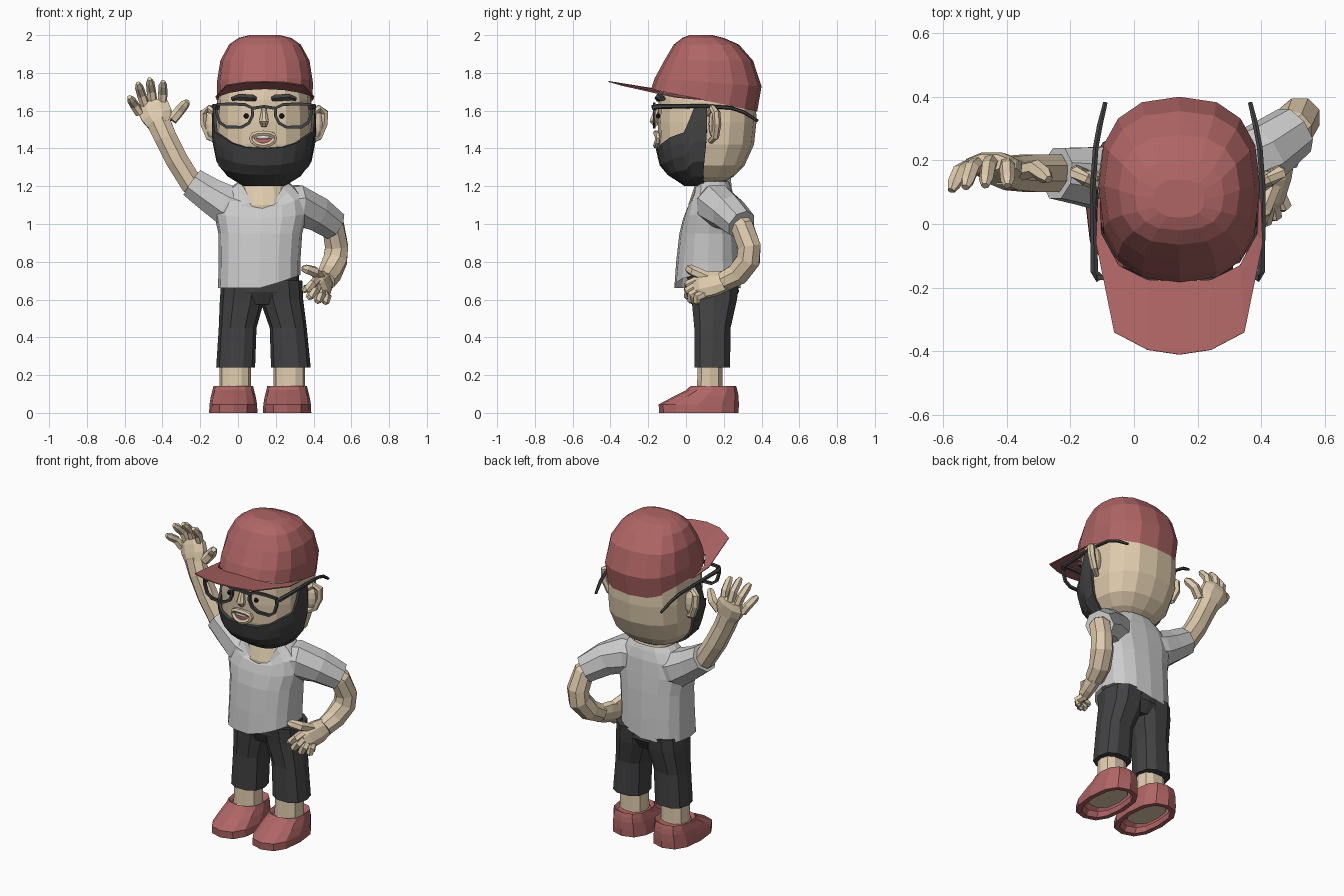
import bpy, bmesh, math
from mathutils import Vector

if "Cube" in bpy.data.objects:
    bpy.data.objects.remove(bpy.data.objects["Cube"])

def material(name, r, g, b):
    m = bpy.data.materials.new(name)
    m.diffuse_color = (r, g, b, 1)
    m.use_nodes = True
    m.node_tree.nodes["Principled BSDF"].inputs["Base Color"].default_value = m.diffuse_color
    return m

SKIN = material("skin", .74, .60, .42)
RED = material("red", .43, .13, .13)
DARK = material("charcoal", .055, .055, .058)
BLACK = material("black", .012, .012, .012)
WHITE = material("white", .85, .85, .82)
PINK = material("pink", .55, .16, .16)
CX = .1375                                    # centre line of the head

def make(name, verts, faces, mat=None):
    bm = bmesh.new()
    vs = [bm.verts.new(v) for v in verts]
    for f in faces:
        bm.faces.new([vs[i] for i in f])
    bmesh.ops.recalc_face_normals(bm, faces=bm.faces)
    me = bpy.data.meshes.new(name)
    bm.to_mesh(me)
    bm.free()
    ob = bpy.data.objects.new(name, me)
    bpy.context.collection.objects.link(ob)
    if mat:
        me.materials.append(mat)
    return ob

def loft(name, rings, mat=None, caps=(True, True), wrap=False, ring_closed=True):
    n, m = len(rings[0]), len(rings)
    faces = []
    for i in range(m if wrap else m - 1):
        for j in range(n if ring_closed else n - 1):
            a, b, k = i * n, (i + 1) % m * n, (j + 1) % n
            faces.append((a + j, a + k, b + k, b + j))
    if caps[0] and not wrap:
        faces.append(tuple(range(n)))
    if caps[1] and not wrap:
        faces.append(tuple(range((m - 1) * n, m * n)))
    return make(name, [p for r in rings for p in r], faces, mat)

def spow(v, e):
    return math.copysign(abs(v) ** e, v)

def ring(z, cx, hx, y0, y1, n=16, e=.8, slope=0, dip=0):
    """Horizontal rounded ring; slope tilts along y, dip lowers the front."""
    out = []
    for i in range(n):
        a = math.tau * i / n
        x, y = cx + hx * spow(math.cos(a), e), (y0 + y1) / 2 + (y1 - y0) / 2 * spow(math.sin(a), e)
        out.append(Vector((x, y, z + slope * y - dip * max(0, -math.sin(a)) ** 4)))
    return out

def tube(name, pts, radii, mat=None, n=8, closed=False, hint=(0, 1, 0)):
    """Tube on a path; each radius is a number or (side, along hint)."""
    pts, m, rings = [Vector(p) for p in pts], len(pts), []
    for i, p in enumerate(pts):
        a = pts[(i - 1) % m] if closed else pts[max(i - 1, 0)]
        b = pts[(i + 1) % m] if closed else pts[min(i + 1, m - 1)]
        t = (b - a).normalized()
        s = t.cross(Vector(hint)).normalized()
        u = s.cross(t)
        r = radii[i] if isinstance(radii, list) else radii
        ra, rb = r if isinstance(r, tuple) else (r, r)
        angs = [math.tau * (k + .5) / n for k in range(n)]
        rings.append([p + s * ra * math.cos(q) + u * rb * math.sin(q) for q in angs])
    return loft(name, rings, mat, wrap=closed)

def ball(name, loc, size, mat, u=10, v=6):
    bm = bmesh.new()
    bmesh.ops.create_uvsphere(bm, u_segments=u, v_segments=v, radius=1)
    bmesh.ops.scale(bm, vec=size, verts=bm.verts)
    bmesh.ops.translate(bm, vec=loc, verts=bm.verts)
    me = bpy.data.meshes.new(name)
    bm.to_mesh(me)
    bm.free()
    me.materials.append(mat)
    ob = bpy.data.objects.new(name, me)
    bpy.context.collection.objects.link(ob)

def interp(table, t):
    for p, q in zip(table, table[1:]):
        if t <= q[0]:
            f = max(0, (t - p[0]) / (q[0] - p[0]))
            return [a + (b - a) * f for a, b in zip(p, q)][1:]
    return list(table[-1][1:])

# Head: z, half width, front y, back y
HEAD = [(1.215, .10, 0, .19), (1.25, .17, -.07, .25), (1.31, .225, -.12, .31), (1.42, .25, -.145, .36),
        (1.54, .253, -.15, .373), (1.66, .247, -.145, .37), (1.78, .225, -.12, .35)]
loft("head", [ring(z, CX, hx, a, b) for z, hx, a, b in HEAD], SKIN)

# Beard: front half shell over the head, rising into sideburns
TOP = [(0, 1.40), (25, 1.41), (50, 1.46), (69, 1.485), (75, 1.55), (80, 1.62), (90, 1.63)]
rows = []
for t in (0, .12, .3, .55, .8, 1):
    row = []
    for d in (-90, -80, -75, -69, -50, -34, -17, 0, 17, 34, 50, 69, 75, 80, 90):
        z = 1.208 + (interp(TOP, abs(d))[0] - 1.208) * t
        hx, a, b = interp(HEAD, z)
        q, cy = math.radians(d), (a + b) / 2
        row.append((CX + 1.06 * hx * spow(math.sin(q), .8), cy - 1.05 * (b - a) / 2 * spow(math.cos(q), .8), z))
    rows.append(row)
beard = loft("beard", rows, DARK, caps=(False, False), ring_closed=False)
sol = beard.modifiers.new("thickness", 'SOLIDIFY')
sol.thickness, sol.offset = .016, 0

# Cap crown and brim
loft("cap_crown", [ring(1.675, .1425, .252, -.185, .377, slope=-.21), ring(1.76, .1425, .254, -.165, .4, slope=-.08),
                   ring(1.865, .1425, .236, -.115, .355), ring(1.95, .1425, .19, -.065, .28),
                   ring(1.985, .1425, .14, -.02, .2), ring(2.0, .1425, .08, .02, .14)], RED, caps=(False, True))
half = [(.257, .08, 1.662), (.262, -.06, 1.675), (.205, -.34, 1.738), (.10, -.395, 1.754)]
outer = [(.1425 - x, y, z) for x, y, z in half] + [(.1425, -.41, 1.757)] + [(.1425 + x, y, z) for x, y, z in half[::-1]]
half = [(.25, .08, 1.662), (.245, -.03, 1.682), (.19, -.13, 1.70), (.10, -.175, 1.715)]
inner = [(.1425 - x, y, z) for x, y, z in half] + [(.1425, -.18, 1.72)] + [(.1425 + x, y, z) for x, y, z in half[::-1]]
brim = loft("cap_brim", [outer, inner], RED, caps=(False, False), ring_closed=False)
brim.modifiers.new("thickness", 'SOLIDIFY').thickness = .006

# Paired face parts
RIM = [(-.088, .04), (-.05, .058), (.03, .062), (.1, .058), (.103, .02), (.085, -.035), (.05, -.06),
       (-.03, -.062), (-.07, -.04), (-.09, 0)]
for s, side in ((-1, "right"), (1, "left")):
    def X(d):
        return CX + s * d
    tube(side + "_ear_rim", [(X(.25), .12, 1.58), (X(.29), .14, 1.612), (X(.32), .16, 1.59), (X(.318), .165, 1.53),
                             (X(.29), .155, 1.46), (X(.25), .13, 1.44)], [.016, .02, .022, .022, .02, .016], SKIN, 6)
    ball(side + "_ear", (X(.272), .145, 1.53), (.04, .025, .075), SKIN)
    ball(side + "_eye", (X(.094), -.148, 1.572), (.014, .012, .014), BLACK, 8)
    tube(side + "_eyebrow", [(X(.042), -.14, 1.662), (X(.06), -.143, 1.667), (X(.13), -.138, 1.672), (X(.168), -.125, 1.662)],
         [(.012, .018), (.02, .024), (.02, .024), (.012, .018)], DARK, 6)
    tube(side + "_glasses_rim", [(X(.15 + u), -.168, 1.574 + v) for u, v in RIM], (.011, .011), DARK, 4, True)
    tube(side + "_glasses_arm", [(X(.245), -.172, 1.615), (X(.262), -.15, 1.622), (X(.268), .1, 1.625), (X(.258), .24, 1.615),
                                 (X(.245), .31, 1.59), (X(.228), .38, 1.545)], [.016, .014, .01, .01, .01, .008], DARK, 6, hint=(0, 0, 1))
tube("glasses_bridge", [(CX - .065, -.168, 1.612), (CX, -.174, 1.622), (CX + .065, -.168, 1.612)], .011, DARK, 4)

# Nose and mouth
tube("nose", [(CX, -.145, 1.625), (CX, -.16, 1.585), (CX, -.168, 1.545), (CX, -.155, 1.52)],
     [.01, .018, .027, .016], SKIN, 8)
lip = [(math.cos(math.tau * i / 12), math.sin(math.tau * i / 12)) for i in range(12)]
tube("lips", [(.133 + .062 * c, -.16 + .012 * c * c, 1.448 + .033 * s + .008 * c * c) for c, s in lip], .015, SKIN, 6, True)
ball("mouth_inside", (.133, -.148, 1.448), (.058, .012, .033), PINK)
ball("teeth", (.133, -.156, 1.46), (.046, .01, .012), WHITE)

# Neck
loft("neck", [ring(.98, .133, .11, .02, .22), ring(1.1, .133, .125, .012, .225),
              ring(1.2, .133, .12, .045, .22), ring(1.27, .133, .11, .06, .21)], SKIN)

# Shirt body with a hem lifted on one side and a V neck, plus sleeves
rings = [ring(.66, .112, .218, -.062, .29), ring(.80, .114, .216, -.052, .285), ring(.95, .118, .222, -.035, .275),
         ring(1.05, .12, .245, -.015, .265, dip=.02), ring(1.14, .128, .225, .005, .255, dip=.06),
         ring(1.195, .132, .17, .022, .24, dip=.11), ring(1.225, .133, .132, .025, .228, dip=.14)]
for p in rings[0]:
    p.z += .07 * max(0, (p.x - .13) / .2)
loft("shirt", rings, caps=(False, False))
tube("right_sleeve", [(.06, .13, 1.06), (-.06, .14, 1.10), (-.15, .15, 1.155), (-.242, .16, 1.218)],
     [.11, .115, .098, .086])
tube("left_sleeve", [(.20, .13, 1.09), (.31, .16, 1.10), (.41, .225, 1.06), (.505, .295, .995)], [.1, .115, .1, .084])

# Trousers
rings = [ring(.575, .125, .15, .05, .24), ring(.64, .118, .212, .015, .28), ring(.77, .118, .2, .0, .27)]
loft("trouser_hips", rings, DARK)
LEGS = {"right": [(.24, -.0125, .103), (.45, -.002, .1), (.6, .022, .118), (.68, .03, .12)],
        "left": [(.24, .28, .105), (.45, .266, .098), (.6, .23, .115), (.7, .222, .118)]}
DEPTH = [(.04, .237), (.04, .24), (.025, .275), (.01, .285)]
for side, prof in LEGS.items():
    loft(side + "_trouser_leg", [ring(z, cx, hx, a, b, 10) for (z, cx, hx), (a, b) in zip(prof, DEPTH)], DARK)
    # Ankle, foot underside and shoe
    ax = -.015 if side == "right" else .272
    loft(side + "_ankle", [ring(.025, ax, .085, -.04, .23, 10), ring(.06, ax, .085, .03, .22, 10),
                           ring(.13, ax, .084, .055, .197, 10), ring(.26, ax, .084, .06, .195, 10)], SKIN)
    sx = -.025 if side == "right" else .26
    loft(side + "_shoe", [ring(.03, sx, .095, -.09, .24, 12), ring(0, sx, .1, -.11, .25, 12),
                          ring(.0, sx, .128, -.142, .278, 12), ring(.045, sx, .126, -.145, .28, 12),
                          ring(.09, sx, .118, -.06, .278, 12), ring(.12, sx, .11, .0, .272, 12),
                          ring(.143, sx, .105, .025, .265, 12), ring(.125, sx, .085, .045, .235, 12)],
         RED, caps=(False, True))

# Arms: raised right arm, left arm bent with hand on hip
tube("right_arm", [(-.17, .155, 1.165), (-.245, .16, 1.212), (-.325, .16, 1.34), (-.385, .16, 1.46), (-.425, .17, 1.55)],
     [.06, .064, .064, (.064, .058), (.068, .05)], SKIN)
tube("right_palm", [(-.415, .168, 1.53), (-.43, .178, 1.575), (-.45, .19, 1.62), (-.458, .195, 1.65)],
     [(.07, .05), (.09, .045), (.092, .038), (.07, .026)], SKIN)
tube("left_arm", [(.44, .25, 1.04), (.505, .3, .98), (.522, .335, .88), (.515, .33, .81), (.485, .275, .735),
                  (.462, .2, .695)], [.055, .064, .066, .068, .064, .056], SKIN, hint=(1, 0, 0))
tube("left_palm", [(.465, .22, .70), (.45, .15, .685), (.432, .08, .67), (.42, .05, .66)],
     [(.055, .04), (.072, .042), (.072, .038), (.05, .026)], SKIN, hint=(1, 0, .4))

# Fingers: base, tip
FINGERS = {
    "right": [((-.35, .165, 1.55), (-.268, .14, 1.65)), ((-.40, .19, 1.63), (-.397, .12, 1.755)),
              ((-.45, .195, 1.64), (-.468, .12, 1.768)), ((-.49, .19, 1.62), (-.53, .115, 1.745)),
              ((-.52, .18, 1.585), (-.575, .105, 1.672))],
    "left": [((.435, .12, .715), (.34, .012, .765)), ((.415, .06, .70), (.342, .01, .645)),
             ((.42, .055, .67), (.367, .012, .607)), ((.435, .07, .645), (.412, .03, .585)),
             ((.452, .1, .63), (.455, .06, .578))]}
for side, fingers in FINGERS.items():
    out = Vector((0, .022, 0)) if side == "right" else Vector((.018, -.022, .008))
    for name, (a, b) in zip(("thumb", "index", "middle", "ring", "little"), fingers):
        a, b = Vector(a), Vector(b)
        r = .029 if name == "thumb" else .025
        tube(f"{side}_{name}_finger", [a, a.lerp(b, .5) + out, a.lerp(b, .85) + out * .4, b],
             [r, r, r * .9, r * .5], SKIN, 6, hint=(.3, 1, 0) if side == "right" else (1, 0, .3))
